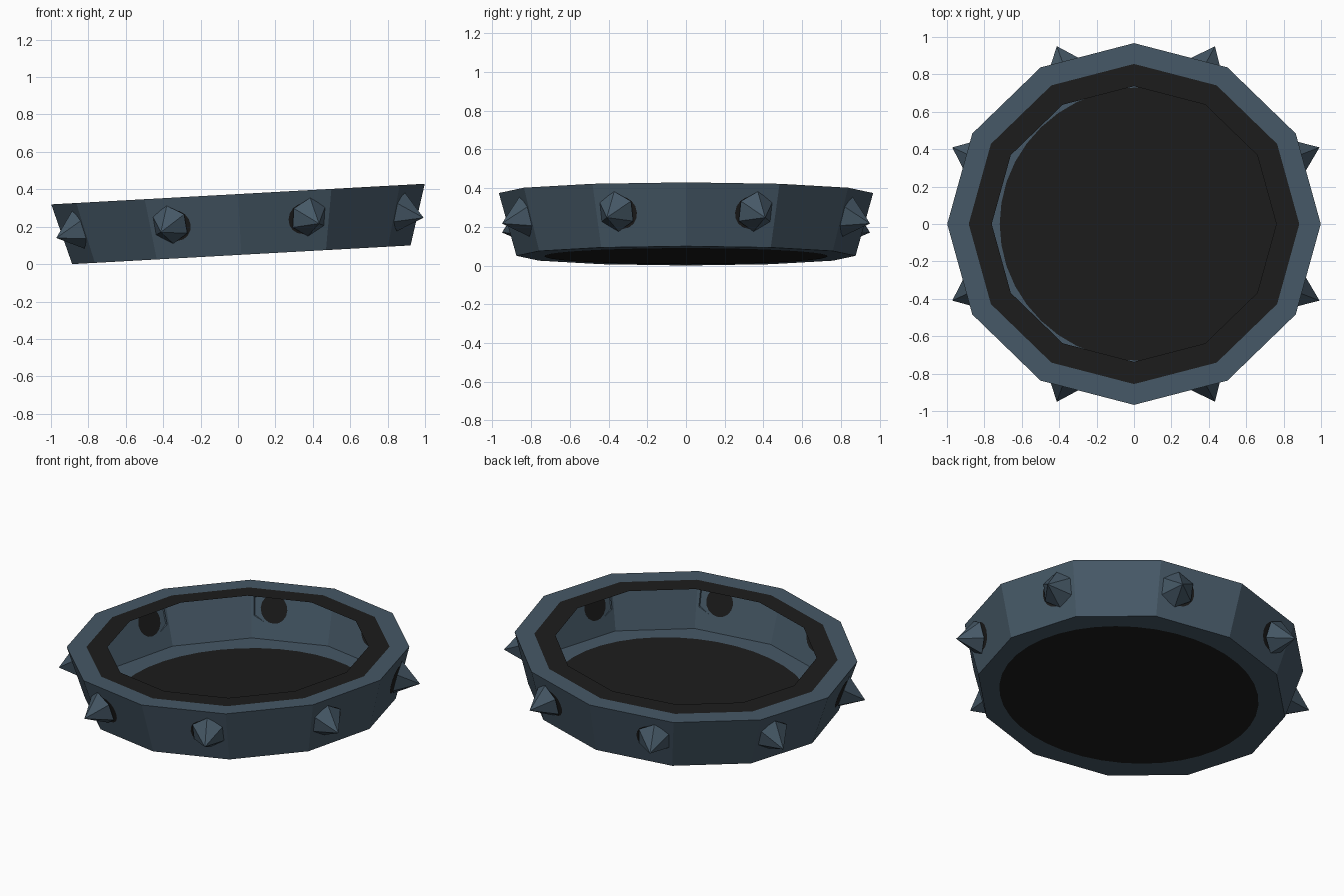
import bpy, bmesh, math
from mathutils import Matrix, Vector

if "Cube" in bpy.data.objects:
    bpy.data.objects.remove(bpy.data.objects["Cube"])

H = 0.325            # wall height before tilting
R_TOP, R_BOT, R_IN = 1.0, 0.906, 0.762
C15 = math.cos(math.radians(15))
# whole dish is slightly oval and tilted up towards +x
PLACE = (Matrix.Translation((0.018, 0, 0.05))
         @ Matrix.Rotation(math.radians(-3.16), 4, 'Y')
         @ Matrix.Diagonal((1, 0.967, 1, 1)))


def material(name, col):
    m = bpy.data.materials.new(name)
    m.diffuse_color = (*col, 1)
    m.use_nodes = True
    m.node_tree.nodes["Principled BSDF"].inputs["Base Color"].default_value = m.diffuse_color
    return m


BLUE = material("slate blue", (0.061, 0.098, 0.134))
DARK = material("near black", (0.0118, 0.0118, 0.0118))


def finish(name, bm, mats):
    bm.transform(PLACE)
    me = bpy.data.meshes.new(name)
    bm.to_mesh(me)
    bm.free()
    for m in mats:
        me.materials.append(m)
    ob = bpy.data.objects.new(name, me)
    bpy.context.collection.objects.link(ob)


def wall_apothem(z):
    return (R_BOT + (R_TOP - R_BOT) * z / H) * C15


# dish: thin 12-sided shell with a flat rim, the inner rim band is dark
bm = bmesh.new()
rings = []
for r, z in [(R_BOT, 0), (R_TOP, H), (0.885, H), (R_IN, H)]:
    rings.append([bm.verts.new((r * math.cos(math.radians(30 * k)),
                                r * math.sin(math.radians(30 * k)), z)) for k in range(12)])
for i, (a, b) in enumerate(zip(rings, rings[1:])):
    for k in range(12):
        f = bm.faces.new((a[k], a[(k + 1) % 12], b[(k + 1) % 12], b[k]))
        f.material_index = 1 if i == 2 else 0
bm.faces.new(rings[0][::-1])
finish("dish", bm, [BLUE, DARK])


# flat dark plate, facing the given direction
def plate(name, points, facing):
    b = bmesh.new()
    f = b.faces.new([b.verts.new(p) for p in points])
    f.normal_update()
    if f.normal.dot(facing) < 0:
        f.normal_flip()
    finish(name, b, [DARK])


# round dark area on both sides of the base
for name, z in (("inner_floor_patch", 0.003), ("underside_patch", -0.003)):
    plate(name, [(0.02 + 0.757 * math.cos(math.tau * k / 40),
                  0.757 * math.sin(math.tau * k / 40), z) for k in range(40)],
          Vector((0, 0, z)))


# dark spot on both sides of one wall face
def wall_spot(az, u, z, r):
    n = Vector((math.cos(az), math.sin(az), 0))
    t = Vector((-n.y, n.x, 0))
    for name, gap in (("spike_base_spot", 0.003), ("inner_wall_spot", -0.003)):
        pts = []
        for k in range(16):
            a = math.tau * k / 16
            zz = z + r * math.sin(a)
            pts.append(n * (wall_apothem(zz) + gap) + t * (u + r * math.cos(a))
                       + Vector((0, 0, zz)))
        plate(name, pts, n * gap)


# eight six-sided spikes, square to the sloping wall
slope = math.atan2(R_TOP - R_BOT, H)
for k in range(8):
    deg = 22.5 + 45 * k + (0.8 if k % 2 == 0 else -0.8)
    az = math.radians(deg)
    face = 30 * math.floor(deg / 30) + 15
    side = 1 if deg > face else -1
    z0 = 0.183
    r0 = wall_apothem(z0) / math.cos(math.radians(deg - face))
    radial = Vector((math.cos(az), math.sin(az), 0))
    axis = radial * math.cos(slope) - Vector((0, 0, math.sin(slope)))
    rot = axis.to_track_quat('Z', 'Y').to_matrix().to_4x4()
    base = radial * r0 + Vector((0, 0, z0))
    bm = bmesh.new()
    bmesh.ops.create_cone(bm, cap_ends=False, segments=6, radius1=0.106, radius2=0, depth=0.135,
                          matrix=Matrix.Translation(base + axis * 0.0725) @ rot)
    bmesh.ops.remove_doubles(bm, verts=bm.verts, dist=1e-5)
    bmesh.ops.recalc_face_normals(bm, faces=bm.faces)
    finish("spike", bm, [BLUE])
    wall_spot(math.radians(face), side * 0.105, 0.175, 0.082)
